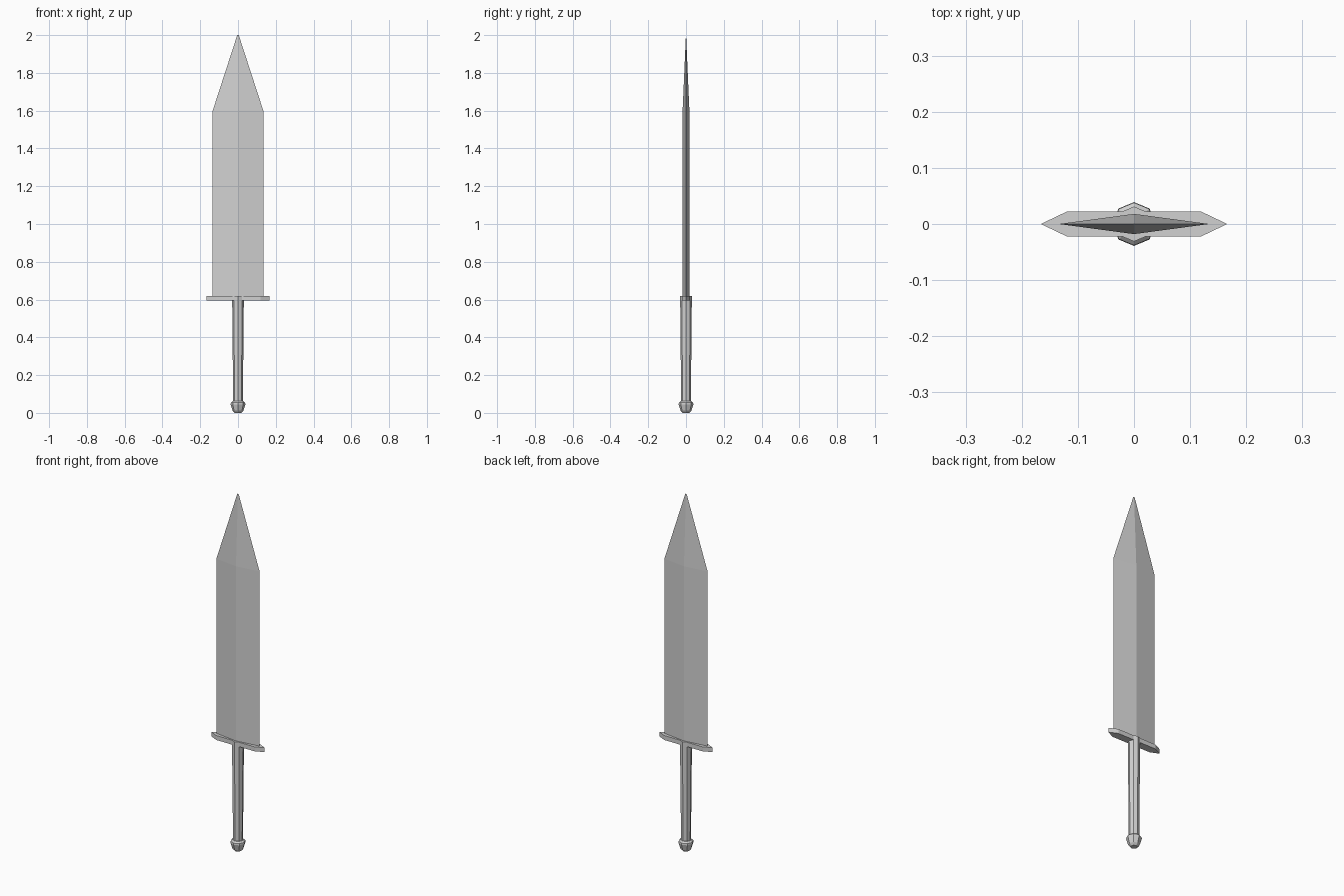
import bpy
import bmesh
from math import cos, sin, tau

cube = bpy.data.objects.get("Cube")
if cube:
    bpy.data.objects.remove(cube, do_unlink=True)

steel = bpy.data.materials.new("grey steel")
steel.use_nodes = True
colour = (0.64, 0.64, 0.64, 1)
steel.diffuse_color = colour
steel.node_tree.nodes["Principled BSDF"].inputs["Base Color"].default_value = colour


def loft(name, outline, levels):
    """Stack scaled copies of a 2D outline at (z, scale) levels and skin them."""
    bm = bmesh.new()
    rings = [[bm.verts.new((x * s, y * s, z)) for x, y in outline] for z, s in levels]
    n = len(outline)
    for low, high in zip(rings, rings[1:]):
        for i in range(n):
            j = (i + 1) % n
            bm.faces.new((low[i], low[j], high[j], high[i]))
    bm.faces.new(rings[0][::-1])
    bm.faces.new(rings[-1])
    bmesh.ops.recalc_face_normals(bm, faces=bm.faces)
    mesh = bpy.data.meshes.new(name)
    bm.to_mesh(mesh)
    bm.free()
    mesh.materials.append(steel)
    obj = bpy.data.objects.new(name, mesh)
    bpy.context.collection.objects.link(obj)
    return obj


octagon = [(cos(tau * i / 8), sin(tau * i / 8)) for i in range(8)]
diamond = [(0.134, 0), (0, 0.018), (-0.134, 0), (0, -0.018)]
guard_outline = [(0.166, 0), (0.12, 0.022), (-0.12, 0.022),
                 (-0.166, 0), (-0.12, -0.022), (0.12, -0.022)]

# Diamond-section blade with a tapering point
loft("blade", diamond, [(0.61, 1), (1.6, 1), (2.0, 0.03)])

# Flat crossguard with pointed ends
loft("crossguard", guard_outline, [(0.595, 1), (0.62, 1)])

# Eight-sided grip, running up through the guard
loft("grip", octagon, [(0.055, 0.026), (0.2, 0.027), (0.4, 0.029), (0.62, 0.031)])

# Rounded eight-sided pommel
loft("pommel", octagon, [(0, 0.018), (0.012, 0.029), (0.045, 0.039),
                         (0.054, 0.038), (0.062, 0.029)])
